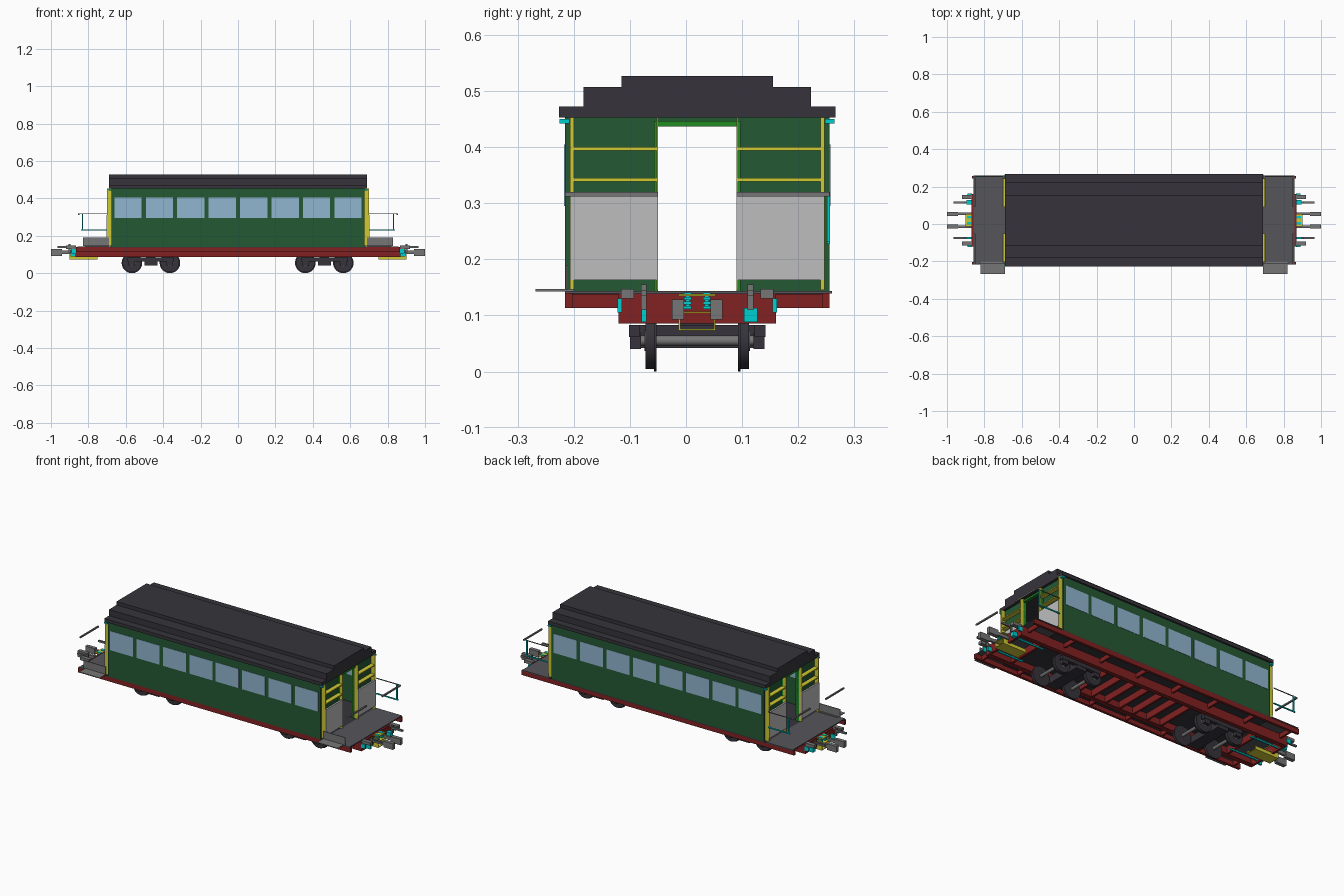
import bpy, bmesh, math
from mathutils import Matrix

if "Cube" in bpy.data.objects:
    bpy.data.objects.remove(bpy.data.objects["Cube"], do_unlink=True)

YC = 0.02      # centre line of the carriage
HALF = 0.236   # half width of the body


def material(name, rgb):
    lin = [(c / 255 / 12.92) if c < 11 else ((c / 255 + 0.055) / 1.055) ** 2.4 for c in rgb]
    m = bpy.data.materials.new(name)
    m.use_nodes = True
    m.diffuse_color = (*lin, 1)
    m.node_tree.nodes["Principled BSDF"].inputs["Base Color"].default_value = (*lin, 1)
    return m


charcoal = material("charcoal", (54, 52, 59))
green = material("dark green", (36, 88, 52))
bright = material("bright green", (34, 140, 34))
red = material("oxide red", (130, 33, 33))
yellow = material("yellow", (208, 202, 52))
cyan = material("cyan", (0, 208, 208))
pale = material("pale grey", (190, 190, 190))
steel = material("steel grey", (118, 118, 118))
deck = material("deck grey", (86, 85, 90))
glass = material("window blue", (145, 182, 208))


def finish(name, bm, mat):
    bmesh.ops.recalc_face_normals(bm, faces=bm.faces)
    me = bpy.data.meshes.new(name)
    bm.to_mesh(me)
    bm.free()
    me.materials.append(mat)
    ob = bpy.data.objects.new(name, me)
    bpy.context.scene.collection.objects.link(ob)
    return ob


def blocks(name, mat, *parts, ends=False, sides=False):
    """Boxes given as (x, y, z) ranges, y from the centre line, repeated on both ends or sides."""
    bm = bmesh.new()
    for part in parts:
        for ex in ((1, -1) if ends else (1,)):
            for sy in ((1, -1) if sides else (1,)):
                mid = [(a + b) / 2 for a, b in part]
                size = [abs(b - a) for a, b in part]
                pos = (mid[0] * ex, mid[1] * sy + YC, mid[2])
                bmesh.ops.create_cube(bm, size=1, matrix=Matrix.Translation(pos) @ Matrix.Diagonal((*size, 1)))
    return finish(name, bm, mat)


def span(c, w):
    return (c - w / 2, c + w / 2)


# Stepped roof, extruded from its end profile
steps = [(0.246, 0.453), (0.246, 0.472), (0.203, 0.472), (0.203, 0.507), (0.135, 0.507), (0.135, 0.527)]
profile = steps + [(-y, z) for y, z in reversed(steps)]
bm = bmesh.new()
face = bm.faces.new([bm.verts.new((-0.69, y + YC, z)) for y, z in profile])
ext = bmesh.ops.extrude_face_region(bm, geom=[face])
bmesh.ops.translate(bm, vec=(1.38, 0, 0), verts=[v for v in ext["geom"] if isinstance(v, bmesh.types.BMVert)])
finish("roof", bm, charcoal)

# Body walls and windows
blocks("side_walls", green, ((-0.675, 0.675), (0.23, HALF), (0.14, 0.454)), sides=True)
blocks("windows", glass, *[(span((i - 3.5) * 0.168, 0.146), (0.2285, 0.2375), (0.295, 0.405)) for i in range(8)],
       sides=True)
blocks("end_walls", green, ((0.665, 0.675), (0.07, HALF), (0.14, 0.454)), ends=True, sides=True)
blocks("door_headers", green, ((0.665, 0.675), (-0.07, 0.07), (0.437, 0.454)), ends=True)
blocks("door_jambs", bright, ((0.66, 0.682), (0.07, 0.077), (0.14, 0.447)), ends=True, sides=True)
blocks("door_lintels", bright, ((0.66, 0.682), (-0.077, 0.077), (0.437, 0.447)), ends=True)

# Yellow end framework with lower panels
blocks("end_frames", yellow,
       ((0.675, 0.7), (0.22, 0.227), (0.145, 0.453)),
       ((0.675, 0.7), (0.07, 0.073), (0.145, 0.453)),
       ((0.675, 0.7), (0.07, 0.227), span(0.342, 0.006)),
       ((0.675, 0.7), (0.07, 0.227), span(0.397, 0.006)), ends=True, sides=True)
blocks("end_panels", pale, ((0.692, 0.702), (0.07, 0.226), (0.163, 0.312)), ends=True, sides=True)
blocks("marker_lamps", cyan, ((0.675, 0.692), (0.228, 0.245), (0.442, 0.45)), ends=True, sides=True)

# Floor and platforms
blocks("floor", charcoal, ((-0.69, 0.69), (-HALF, HALF), (0.137, 0.142)))
blocks("platforms", deck, ((0.69, 0.858), (-HALF, 0.24), (0.139, 0.144)), ends=True)
blocks("step_flaps", steel,
       ((0.69, 0.82), (-0.288, -0.22), (0.143, 0.147)),
       ((0.69, 0.83), (-0.234, -0.23), (0.145, 0.19)), ends=True)

# Platform railings
blocks("gate_bars", steel, ((0.847, 0.855), (0.07, HALF), (0.312, 0.32)), ends=True, sides=True)
blocks("side_rails", cyan,
       ((0.7, 0.84), span(0.234, 0.006), span(0.23, 0.006)),
       ((0.828, 0.834), span(0.234, 0.006), (0.23, 0.32)), ends=True)
blocks("top_rails", steel, ((0.7, 0.855), span(0.234, 0.004), span(0.318, 0.004)), ends=True)

# Underframe
blocks("outer_sills", red, ((-0.865, 0.865), (0.222, HALF), (0.113, 0.14)), sides=True)
blocks("main_beams", red,
       ((-0.865, 0.865), (0.13, 0.14), (0.086, 0.139)),
       ((-0.865, 0.865), (0.115, 0.13), (0.086, 0.091)), sides=True)
blocks("headstocks", red, ((0.857, 0.869), (-0.14, 0.14), (0.086, 0.139)), ends=True)
blocks("outriggers", red, *[(span((i - 3.5) * 0.235, 0.01), (0.14, HALF), (0.113, 0.138)) for i in range(8)],
       sides=True)
blocks("cross_members", red, *[(span((i - 3) * 0.09, 0.012), (-0.13, 0.13), (0.1, 0.138)) for i in range(7)],
       ((0.7, 0.712), (-0.13, 0.13), (0.1, 0.138)), ((-0.712, -0.7), (-0.13, 0.13), (0.1, 0.138)))


# Wheelsets
def lathe(bm, x, y0, y1, radius, segments):
    bmesh.ops.create_cone(bm, cap_ends=True, segments=segments, radius1=radius, radius2=radius, depth=abs(y1 - y0),
                          matrix=Matrix.Translation((x, YC + (y0 + y1) / 2, 0.055))
                          @ Matrix.Rotation(math.pi / 2, 4, "X"))


wheels, axles = bmesh.new(), bmesh.new()
for x in (-0.567, -0.364, 0.36, 0.563):
    lathe(axles, x, -0.1, 0.1, 0.009, 16)
    for s in (1, -1):
        lathe(wheels, x, s * 0.076, s * 0.092, 0.05, 32)
        lathe(wheels, x, s * 0.073, s * 0.077, 0.055, 32)
        lathe(axles, x, s * 0.09, s * 0.094, 0.018, 24)
for ob in (finish("wheels", wheels, charcoal), finish("axles", axles, steel)):
    bpy.ops.object.select_all(action="DESELECT")
    ob.select_set(True)
    bpy.context.view_layer.objects.active = ob
    bpy.ops.object.shade_smooth_by_angle(angle=math.radians(35))

# Bogie frames
for label, c in (("left", 0.462), ("right", -0.466)):
    blocks(label + "_bogie_sides", charcoal,
           (span(c, 0.25), (0.102, 0.122), (0.062, 0.083)),
           (span(c - 0.101, 0.035), (0.1, 0.12), (0.04, 0.07)),
           (span(c + 0.101, 0.035), (0.1, 0.12), (0.04, 0.07)), sides=True)
    blocks(label + "_bolster", charcoal,
           (span(c, 0.07), (-0.12, 0.12), (0.042, 0.083)),
           (span(c, 0.05), (-0.03, 0.03), (0.083, 0.137)))

# Couplers: yellow channel, plates and paired grey heads
blocks("coupler_channels", yellow,
       ((0.75, 0.9), (-0.033, 0.033), (0.073, 0.076)),
       ((0.855, 0.9), (-0.033, 0.033), (0.104, 0.107)),
       ((0.855, 0.9), (-0.033, 0.033), (0.135, 0.138)), ends=True)
blocks("coupler_cheeks", yellow,
       ((0.75, 0.9), (0.03, 0.033), (0.073, 0.092)),
       ((0.869, 0.9), (0.03, 0.033), (0.073, 0.125)), ends=True, sides=True)
blocks("coupler_heads", steel,
       ((0.94, 1.0), (0.024, 0.045), (0.093, 0.128)),
       ((0.87, 0.94), (0.028, 0.041), (0.102, 0.12)), ends=True, sides=True)
blocks("coupler_springs", cyan,
       *[((0.869, 0.892), (0.01, 0.024), span(0.114 + i * 0.008, 0.005)) for i in range(4)],
       ((0.869, 0.885), (0.013, 0.021), (0.112, 0.14)), ends=True, sides=True)

# Small buffers, hoses and brake pipes
blocks("small_buffers", steel, ((0.865, 0.92), (0.113, 0.136), (0.13, 0.147)), ends=True, sides=True)
blocks("pipe_arms", steel,
       ((0.905, 0.965), span(0.095, 0.01), (0.135, 0.145)),
       ((0.895, 0.905), span(0.095, 0.01), (0.11, 0.155)), ends=True, sides=True)
blocks("hose_valves", cyan, ((0.869, 0.895), (0.083, 0.107), (0.088, 0.113)), ends=True)
blocks("hose_ends", cyan, ((0.869, 0.895), (-0.099, -0.09), (0.088, 0.113)), ends=True)
blocks("valve_brackets", cyan, ((0.865, 0.89), (0.134, 0.142), (0.105, 0.13)), ends=True, sides=True)
blocks("brake_pipes", cyan, ((0.68, 0.86), span(0.08, 0.008), (0.094, 0.102)), ends=True, sides=True)
